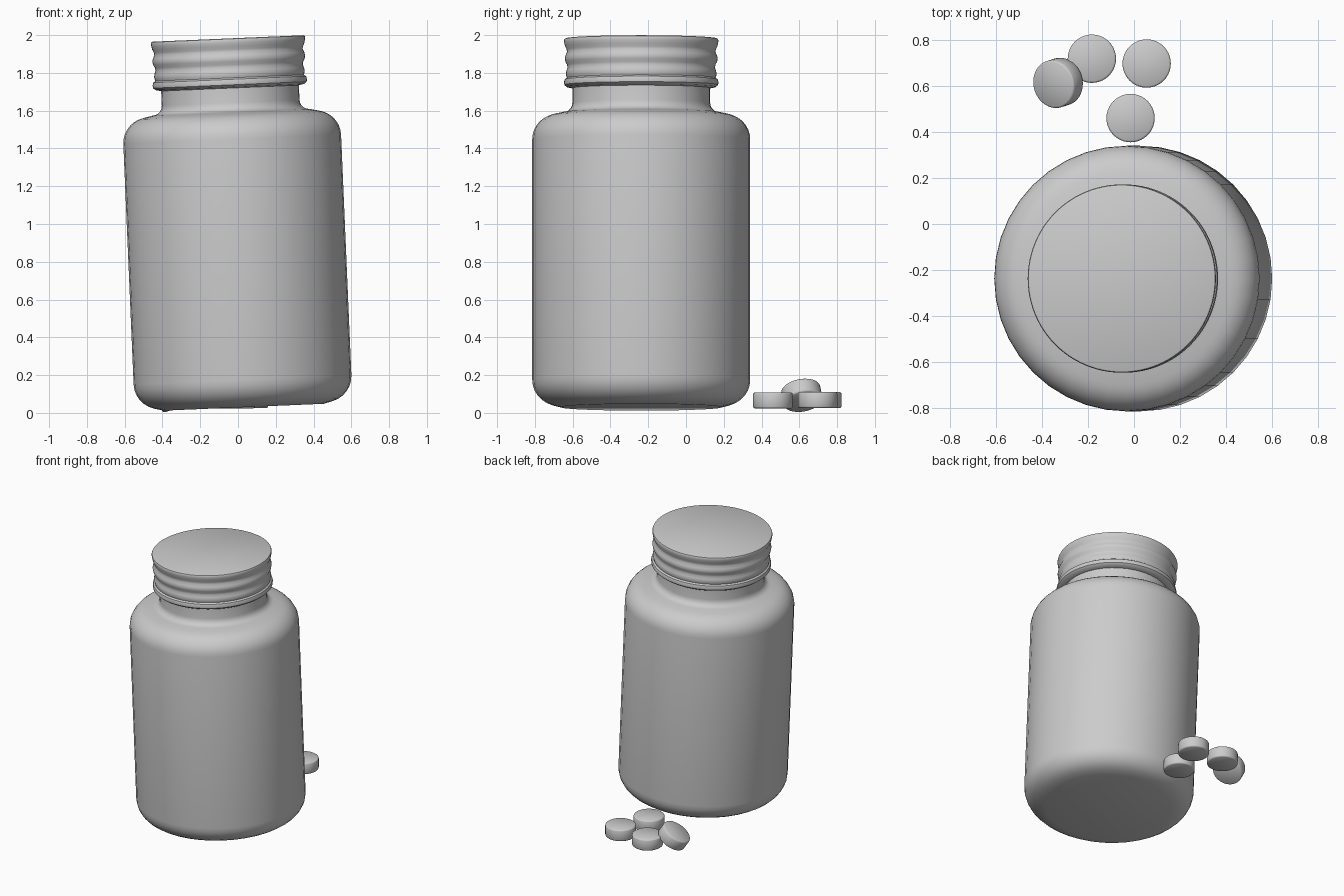
import bpy, bmesh, math
from mathutils import Matrix, Vector

if "Cube" in bpy.data.objects:
    bpy.data.objects.remove(bpy.data.objects["Cube"])


def lathe(name, profile, segments, matrix, angle=35):
    """Revolve an (r, z) profile about local z, capping both open ends."""
    bm = bmesh.new()
    rings = []
    for r, z in profile:
        rings.append([bm.verts.new((r * math.cos(2 * math.pi * i / segments),
                                    r * math.sin(2 * math.pi * i / segments), z))
                      for i in range(segments)])
    for a, b in zip(rings, rings[1:]):
        for i in range(segments):
            j = (i + 1) % segments
            bm.faces.new((a[i], a[j], b[j], b[i]))
    bm.faces.new(rings[0][::-1])
    bm.faces.new(rings[-1])
    mesh = bpy.data.meshes.new(name)
    bm.to_mesh(mesh)
    bm.free()
    obj = bpy.data.objects.new(name, mesh)
    bpy.context.collection.objects.link(obj)
    obj.matrix_world = matrix
    bpy.ops.object.select_all(action='DESELECT')
    obj.select_set(True)
    bpy.context.view_layer.objects.active = obj
    bpy.ops.object.shade_smooth_by_angle(angle=math.radians(angle))
    return obj


def arc(cr, cz, rr, rz, start, end, steps):
    """Elliptical arc in the profile plane, angles in degrees."""
    out = []
    for i in range(steps + 1):
        t = math.radians(start + (end - start) * i / steps)
        out.append((cr + rr * math.cos(t), cz + rz * math.sin(t)))
    return out


# The whole bottle leans slightly towards -x
lean = Matrix.Translation((0.03, -0.237, 0.03)) @ Matrix.Rotation(math.radians(-2.45), 4, 'Y')

# Bottle body: rounded base, straight wall, rounded shoulder, filleted neck
body = [(0.425, 0.0)]
body += arc(0.437, 0.145, 0.14, 0.137, -75, 0, 6)
body += arc(0.437, 1.42, 0.14, 0.135, 0, 80, 7)
body += arc(0.415, 1.613, 0.05, 0.05, -90, -180, 5)
body += [(0.365, 1.72)]
lathe("bottle_body", body, 40, lean)

# Screw cap: bottom bead, seam, two ridges and a flat lid
cap = [(0.36, 1.69), (0.395, 1.697), (0.407, 1.708), (0.409, 1.722), (0.405, 1.737),
       (0.394, 1.745), (0.397, 1.755), (0.399, 1.768), (0.396, 1.783), (0.39, 1.80),
       (0.393, 1.815), (0.402, 1.832), (0.405, 1.848), (0.401, 1.864), (0.393, 1.882),
       (0.395, 1.896), (0.403, 1.912), (0.407, 1.93), (0.409, 1.944), (0.406, 1.951),
       (0.40, 1.954)]
lathe("screw_cap", cap, 96, lean)

# Loose tablets behind the bottle, one leaning on its neighbour
R, H, B = 0.105, 0.042, 0.008
tablet = [(R - B, -H), (R - 0.002, -H + 0.004), (R, -H + B),
          (R, H - B), (R - 0.002, H - 0.004), (R - B, H)]
tilt = math.radians(33)
way = Vector((-0.95, -0.3, 0)).normalized()
leaning = way * math.sin(tilt) + Vector((0, 0, math.cos(tilt)))
up = Vector((0, 0, 1))
tablets = [((-0.015, 0.46, 0.066), up), ((0.055, 0.697, 0.068), up),
           ((-0.183, 0.718, 0.068), up), ((-0.33, 0.613, 0.093), leaning)]
for n, (pos, axis) in enumerate(tablets, 1):
    turn = up.rotation_difference(axis).to_matrix().to_4x4()
    lathe(f"tablet_{n}", tablet, 40, Matrix.Translation(pos) @ turn)
